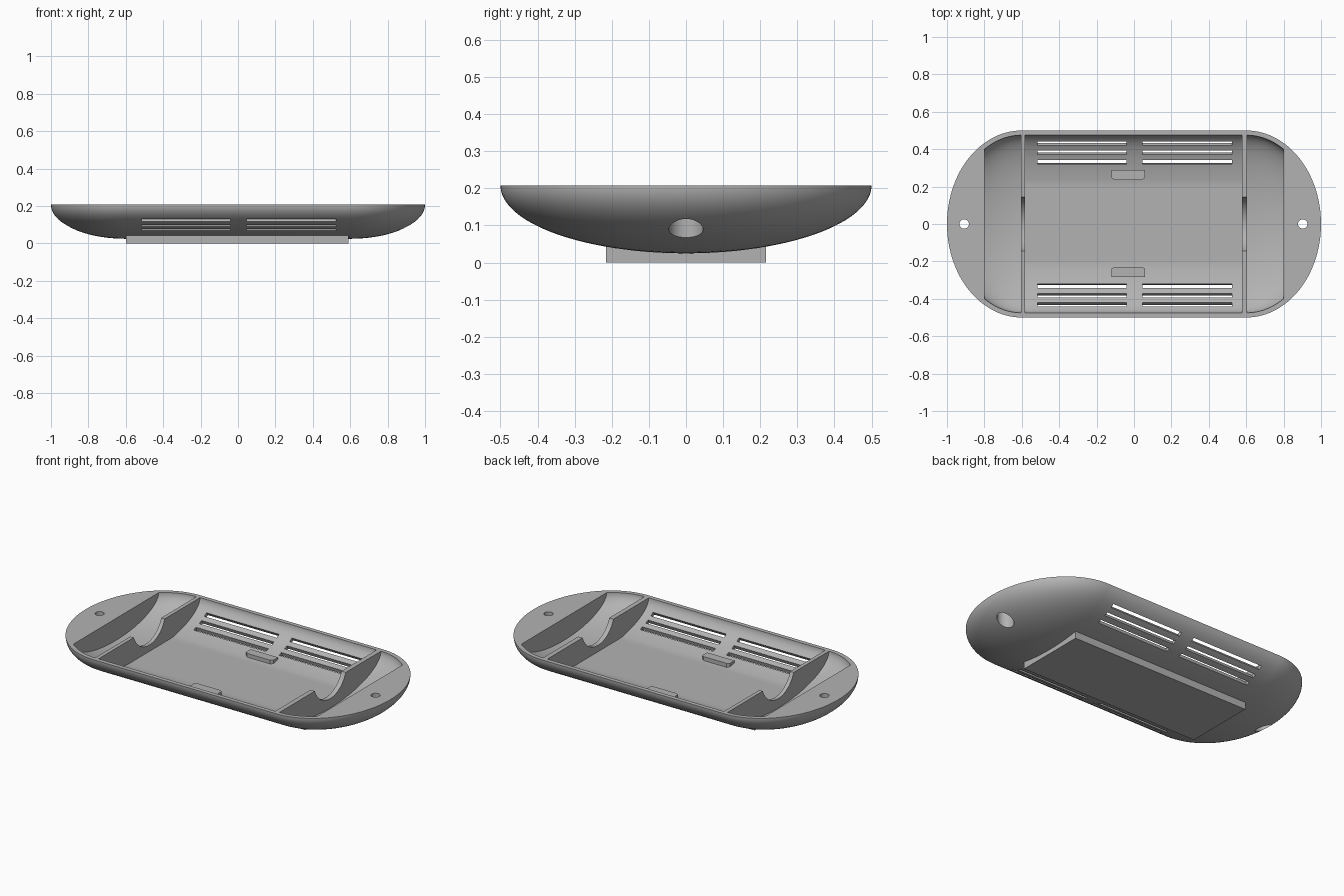
import bpy, bmesh, math
from mathutils import Matrix

if "Cube" in bpy.data.objects:
    bpy.data.objects.remove(bpy.data.objects["Cube"])

TOP = 0.208
grey = bpy.data.materials.new("light_grey")
grey.diffuse_color = (0.45, 0.45, 0.45, 1)
grey.use_nodes = True
grey.node_tree.nodes["Principled BSDF"].inputs["Base Color"].default_value = grey.diffuse_color


def make(name, bm):
    bmesh.ops.recalc_face_normals(bm, faces=bm.faces[:])
    me = bpy.data.meshes.new(name)
    bm.to_mesh(me)
    bm.free()
    me.materials.append(grey)
    ob = bpy.data.objects.new(name, me)
    bpy.context.collection.objects.link(ob)
    return ob


def loft(name, sections):
    """Skin a list of (x, [(y, z), ...]) sections and cap both ends."""
    bm = bmesh.new()
    rings = [[bm.verts.new((x, y, z)) for y, z in pts] for x, pts in sections]
    n = len(rings[0])
    for a, b in zip(rings, rings[1:]):
        for i in range(n):
            j = (i + 1) % n
            bm.faces.new((a[i], a[j], b[j], b[i]))
    bm.faces.new(rings[0])
    bm.faces.new(rings[-1])
    return make(name, bm)


def bowl(half_w, depth, scale=1, rise=0, floor=-1, n=64):
    """Half-ellipse section below TOP, optionally raised above and flattened at floor."""
    pts = []
    for i in range(n + 1):
        a = math.pi * i / n
        pts.append((half_w * scale * math.cos(a),
                    max(floor, TOP - depth * scale * math.sin(a))))
    if rise:
        pts += [(-half_w * scale, TOP + rise), (half_w * scale, TOP + rise)]
    return pts


def box(name, lo, hi, mat=None):
    bm = bmesh.new()
    bmesh.ops.create_cube(bm, size=1)
    for v in bm.verts:
        v.co = [lo[k] + (v.co[k] + 0.5) * (hi[k] - lo[k]) for k in range(3)]
    if mat:
        bm.transform(mat)
    return make(name, bm)


def cylinder(name, r, length, mat, seg=48):
    bm = bmesh.new()
    bmesh.ops.create_cone(bm, cap_ends=True, segments=seg, radius1=r, radius2=r,
                          depth=length, matrix=mat)
    return make(name, bm)


# Outer tray: straight middle with ellipsoid ends
N = 24
end = []
for i in range(N + 1):
    a = math.pi / 2 * i / N
    end.append((0.6 + 0.4 * math.sin(a), max(math.cos(a), 0.004)))
stations = [(-x, s) for x, s in reversed(end)] + end
tray = loft("tray", [(x, bowl(0.5, 0.183, s)) for x, s in stations])

# Flat mounting base under the tray
base = box("base", (-0.6, -0.215, 0), (0.59, 0.215, 0.06))

# Main compartment with a flattened floor
cutters = [loft("main_cutter", [(x, bowl(0.475, 0.155, 1, 0.1, 0.07))
                                for x in (-0.582, 0.577)])]

# End compartments, screw holes and counterbores
for s in (-1, 1):
    secs = []
    for i in range(13):
        x = 0.605 + 0.195 * i / 12
        secs.append((s * x, bowl(0.475, 0.155, math.sqrt(1 - ((x - 0.6) / 0.37) ** 2), 0.1)))
    cutters.append(loft("end_cutter", secs))
    x = s * 0.905 - 0.003
    cutters.append(cylinder("screw_cutter", 0.025, 0.6, Matrix.Translation((x, 0, 0.1))))
    cutters.append(cylinder("bore_cutter", 0.046, 0.27, Matrix.Translation((x, 0, 0.035))))

# Round notch through both ribs
cutters.append(cylinder("notch_cutter", 0.155, 1.3, Matrix.Translation((0, 0, TOP + 0.055))
                        @ Matrix.Rotation(math.pi / 2, 4, 'Y'), 64))

# Vent slots, cut square to the curved wall
for side in (-1, 1):
    for y in (0.335, 0.388, 0.437):
        d = 0.17 * math.sqrt(1 - (y / 0.4875) ** 2)
        tilt = math.atan2(y / 0.4875 ** 2, d / 0.17 ** 2)
        mat = Matrix.Translation((0, side * y, TOP - d)) @ Matrix.Rotation(side * tilt, 4, 'X')
        for x0, x1 in ((-0.515, -0.04), (0.045, 0.525)):
            cutters.append(box("vent_cutter", (x0, -0.012, -0.05), (x1, 0.012, 0.05), mat))


def boolean(target, other, op):
    m = target.modifiers.new(op, 'BOOLEAN')
    m.operation, m.solver, m.object = op, 'EXACT', other
    bpy.context.view_layer.objects.active = target
    bpy.ops.object.modifier_apply(modifier=m.name)
    bpy.data.objects.remove(other)


boolean(tray, base, 'UNION')
for c in cutters:
    boolean(tray, c, 'DIFFERENCE')

# Small retaining tabs on the inner walls, with rounded free corners
tabs = []
for side, name in ((1, "back_tab"), (-1, "front_tab")):
    bm = bmesh.new()
    outline = [(-0.12, 0.29), (-0.12, 0.247), (-0.105, 0.236), (0.045, 0.236),
               (0.06, 0.247), (0.06, 0.29)]
    f = bm.faces.new([bm.verts.new((x, side * y - 0.005 * (side < 0) + 0.012 * (side < 0), 0.06))
                      for x, y in outline])
    ext = bmesh.ops.extrude_face_region(bm, geom=[f])
    for v in ext["geom"]:
        if isinstance(v, bmesh.types.BMVert):
            v.co.z = 0.096
    tabs.append(make(name, bm))

# Smooth curved walls, sharp rims
bpy.ops.object.select_all(action='DESELECT')
tray.select_set(True)
bpy.context.view_layer.objects.active = tray
bpy.ops.object.shade_smooth_by_angle(angle=math.radians(30))
